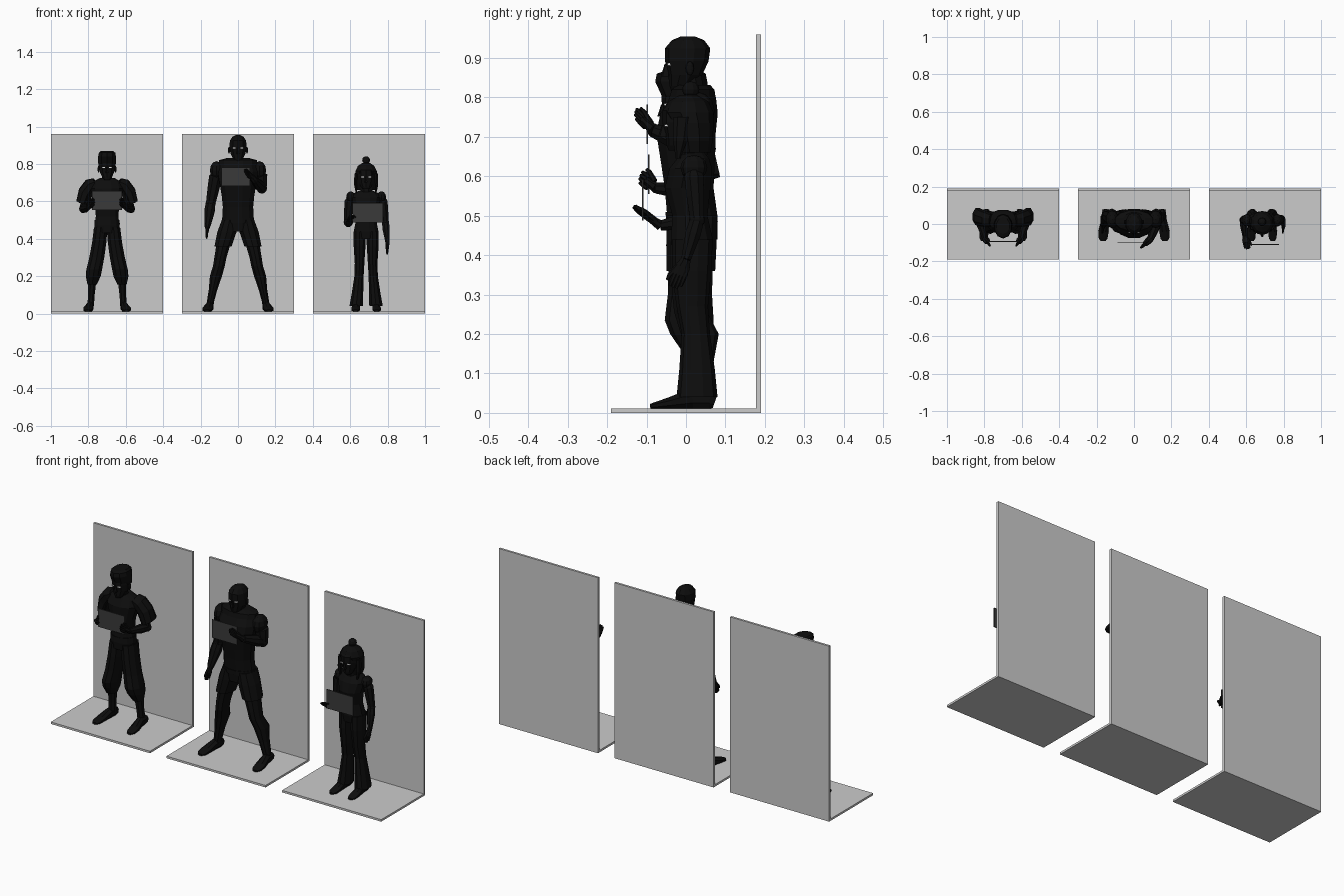
import bpy, bmesh, math
from mathutils import Vector


def material(name, v):
    m = bpy.data.materials.new(name)
    m.diffuse_color = (v, v, v, 1)
    return m


BLACK = material("black figure", 0.004)
DARK = material("dark grey plate", 0.042)
LIGHT = material("light grey panel", 0.6)
WHITE = material("white eyes", 0.85)


def finish(name, bm, mat):
    bmesh.ops.recalc_face_normals(bm, faces=bm.faces)
    me = bpy.data.meshes.new(name)
    bm.to_mesh(me)
    bm.free()
    me.materials.append(mat)
    ob = bpy.data.objects.new(name, me)
    bpy.context.collection.objects.link(ob)
    return ob


def box(name, lo, hi, mat):
    bm = bmesh.new()
    bmesh.ops.create_cube(bm, size=1)
    for v in bm.verts:
        v.co = Vector([lo[i] + (hi[i] - lo[i]) * (v.co[i] + 0.5) for i in range(3)])
    return finish(name, bm, mat)


def loft(name, cx, rings, n=10, flat=True, s=1, mat=BLACK):
    """Skin rings (x, y, z, half width, half depth); flat rings stay level."""
    bm = bmesh.new()
    pts = [Vector((cx + s * r[0], r[1], r[2])) for r in rings]
    loops = []
    for i, r in enumerate(rings):
        u, v = Vector((1, 0, 0)), Vector((0, 1, 0))
        if not flat:
            t = (pts[min(i + 1, len(pts) - 1)] - pts[max(i - 1, 0)]).normalized()
            u = (u - t * u.dot(t)).normalized()
            v = t.cross(u)
        loops.append([bm.verts.new(pts[i] + u * r[3] * math.cos(a) + v * r[4] * math.sin(a))
                      for a in [2 * math.pi * (k + 0.5) / n for k in range(n)]])
    for a, b in zip(loops, loops[1:]):
        for k in range(n):
            bm.faces.new((a[k], a[(k + 1) % n], b[(k + 1) % n], b[k]))
    bm.faces.new(loops[0])
    bm.faces.new(loops[-1])
    return finish(name, bm, mat)


def ball(name, c, r):
    bm = bmesh.new()
    bmesh.ops.create_uvsphere(bm, u_segments=10, v_segments=6, radius=1)
    for v in bm.verts:
        v.co = Vector([c[i] + v.co[i] * r[i] for i in range(3)])
    return finish(name, bm, BLACK)


def head(cx, y, z, h, w):
    """Chin at z, crown at z + h."""
    prof = [(0, .35, -.022, .35), (.1, .6, -.015, .6), (.3, .88, -.004, .9), (.55, 1, 0, 1.15),
            (.78, .95, .002, 1.2), (.93, .65, .003, .85), (1, .25, .003, .35)]
    loft("head", cx, [(0, y + o, z + f * h, a * w, b * w) for f, a, o, b in prof])
    loft("neck", cx, [(0, y + .018, z - .045, w * .75, w * .7), (0, y + .01, z + .04, w * .58, w * .62)], 8)
    loft("nose", cx, [(0, y - w * 1.12, z + h * .27, .009, .013), (0, y - w * 1.05, z + h * .5, .004, .006)], 5)
    for s in (-1, 1):
        ball("ear", (cx + s * w, y + .008, z + h * .42), (.006, .011, .018))
        ex = cx + s * w * .42
        box("eye", (ex - .008, y - w * 1.03, z + h * .475), (ex + .008, y - w * 1.03 + .008, z + h * .515), WHITE)


def foot(cx, x, s, w=.027, turn=.012):
    loft("foot", cx, [(x, .074, .03, w * .6, .02), (x, .06, .035, w * .75, .027), (x + turn * .3, .015, .036, w * .8, .028),
                      (x + turn, -.04, .025, w, .016), (x + turn * 1.2, -.075, .019, w * .9, .01),
                      (x + turn * 1.2, -.091, .017, w * .5, .006)], 8, False, s)


def arm(cx, s, shoulder, elbow, wrist, tip, r, spread):
    """Upper arm, forearm, palm, four fingers and a thumb."""
    S, E, W, T = map(Vector, (shoulder, elbow, wrist, tip))
    row = lambda p, a, b=None: (*p, a, b or a)
    loft("arm", cx, [row(S + (S - E) * .15, r * .7), row(S, r * 1.1), row(S.lerp(E, .45), r), row(E, r * .8)], 8, False, s)
    ball("elbow", (cx + s * E.x, E.y, E.z), (r * .85,) * 3)
    loft("forearm", cx, [row(E, r * .8), row(E.lerp(W, .35), r * .88), row(W, r * .55)], 8, False, s)
    k, d = W.lerp(T, .55), Vector(spread)
    a = .011 if abs(d.y) > .5 else .02
    loft("palm", cx, [row(W, r * .55), row(W.lerp(k, .5), a, .031 - a), row(k, a * .8, .027 - a * .8)], 8, False, s)
    for i in range(4):
        o = d * (i - 1.5) * .0095
        end = T.lerp(k, .12 * abs(i - 1.3))
        loft("finger", cx, [row(W.lerp(k, .85) + o, .0065), row(k.lerp(end, .5) + o, .006), row(end + o, .004)], 6, False, s)
    loft("thumb", cx, [row(W.lerp(k, .3) + d * .012, .008), row(k + d * .026, .006), row(k.lerp(T, .35) + d * .027, .004)],
         6, False, s)


# backdrops: floor slab and rear wall for each figure
for cx in (-.7, 0, .7):
    box("floor_panel", (cx - .3, -.19, 0), (cx + .3, .19, .011), LIGHT)
    box("back_panel", (cx - .3, .178, 0), (cx + .3, .19, .96), LIGHT)

# ---- left figure: flat-top hair, loose sleeves, baggy trousers
c = -.7
head(c, -.01, .715, .135, .045)
loft("flat_top_hair", c, [(0, .005, .785, .046, .05), (0, -.004, .805, .05, .058), (0, -.012, .84, .05, .066),
                          (0, -.012, .86, .046, .062), (0, -.008, .868, .036, .045)])
loft("torso", c, [(0, .015, .43, .07, .058), (0, .01, .47, .07, .058), (0, .008, .52, .062, .052),
                  (0, .005, .60, .07, .06), (0, .012, .67, .092, .066), (0, .018, .705, .08, .05),
                  (0, .018, .725, .04, .035)], 12)
loft("belt", c, [(0, .01, .475, .071, .06), (0, .01, .5, .069, .058)], 12)
for s in (-1, 1):
    loft("sleeve", c, [(.065, .02, .705, .02, .035), (.09, .024, .69, .035, .042), (.118, .032, .65, .038, .045),
                       (.137, .04, .595, .03, .05)], 8, False, s)
    arm(c, s, (.095, .025, .67), (.128, .03, .56), (.098, -.075, .57), (.068, -.118, .60), .027, (0, .2, .98))
    loft("trouser_leg", c, [(.034, .014, .46, .038, .056), (.042, .012, .38, .04, .056), (.055, .01, .3, .042, .056),
                            (.069, .008, .235, .044, .062), (.074, .015, .2, .042, .055), (.08, .025, .155, .026, .034)], 10, True, s)
    loft("shin", c, [(.079, .028, .18, .024, .03), (.084, .035, .1, .019, .024), (.088, .04, .04, .019, .026)], 8, True, s)
    foot(c, .09, s)
box("held_plate", (c - .08, -.096, .555), (c + .08, -.092, .655), DARK)

# ---- middle figure: broad shoulders, shorts, wide stance
c = 0
head(c, .002, .815, .14, .048)
loft("torso", c, [(0, .02, .44, .075, .062), (0, .016, .5, .088, .066), (0, .008, .57, .084, .064),
                  (0, .005, .63, .09, .07), (0, .0, .71, .104, .078), (0, .008, .76, .112, .075),
                  (0, .018, .80, .1, .06), (0, .02, .825, .055, .042)], 12)
loft("collar", c, [(0, .016, .795, .105, .062), (0, .018, .82, .105, .056), (0, .02, .832, .06, .042)], 12)
loft("waistband", c, [(0, .015, .485, .09, .068), (0, .013, .51, .089, .067)], 12)
for s in (-1, 1):
    ball("shoulder", (s * .116, .025, .765), (.036, .048, .05))
    loft("shorts_leg", c, [(.045, .016, .5, .044, .063), (.058, .014, .44, .054, .064), (.08, .012, .36, .048, .062)], 10, True, s)
    loft("leg", c, [(.076, .013, .38, .04, .052), (.094, .01, .3, .034, .045), (.102, .012, .255, .033, .042),
                    (.118, .035, .2, .034, .048), (.133, .036, .13, .024, .034), (.148, .038, .06, .02, .026),
                    (.15, .04, .035, .02, .028)], 10, True, s)
    foot(c, .151, s, .029)
arm(c, -1, (.12, .028, .73), (.146, .042, .59), (.163, .0, .475), (.168, -.03, .40), .034, (.1, -.98, 0))
arm(c, 1, (.122, .028, .74), (.128, .03, .67), (.088, -.08, .715), (.035, -.13, .762), .034, (-.3, 0, .9))
box("held_plate", (-.087, -.1, .682), (.063, -.096, .782), DARK)

# ---- right figure: top bun, slim top, flared trousers
c = .685
head(c, -.005, .665, .13, .048)
loft("hair_cap", c, [(0, .022, .66, .05, .04), (0, .02, .69, .06, .048), (0, .014, .735, .063, .056),
                     (0, .006, .762, .06, .064), (0, .006, .79, .046, .05), (0, .006, .806, .02, .022)])
ball("hair_bun", (c, .012, .82), (.022, .022, .021))
for s in (-1, 1):
    loft("side_lock", c, [(.054, -.01, .75, .01, .022), (.057, -.015, .69, .009, .018), (.052, -.02, .645, .004, .006)], 6, True, s)
loft("torso", c, [(0, .016, .40, .062, .05), (0, .015, .44, .068, .055), (0, .01, .5, .056, .046),
                  (0, .004, .57, .066, .06), (0, .012, .62, .082, .056), (0, .018, .645, .065, .042),
                  (0, .018, .66, .03, .03)], 12)
for s in (-1, 1):
    ball("shoulder", (c + s * .082, .02, .622), (.026, .034, .032))
    loft("flared_leg", c, [(.034, .016, .44, .035, .052), (.035, .014, .36, .033, .05), (.035, .016, .27, .027, .04),
                           (.038, .025, .2, .026, .036), (.046, .028, .11, .032, .045), (.053, .028, .04, .038, .052)], 10, True, s)
    foot(c, .052, s, .025, .004)
arm(c, -1, (.09, .02, .60), (.1, .022, .49), (.092, -.065, .475), (.078, -.135, .525), .025, (-.9, 0, .3))
arm(c, 1, (.09, .02, .60), (.103, .028, .49), (.114, .0, .39), (.112, -.03, .315), .024, (-.1, -.98, 0))
box("held_plate", (.613, -.112, .488), (.775, -.108, .592), DARK)
